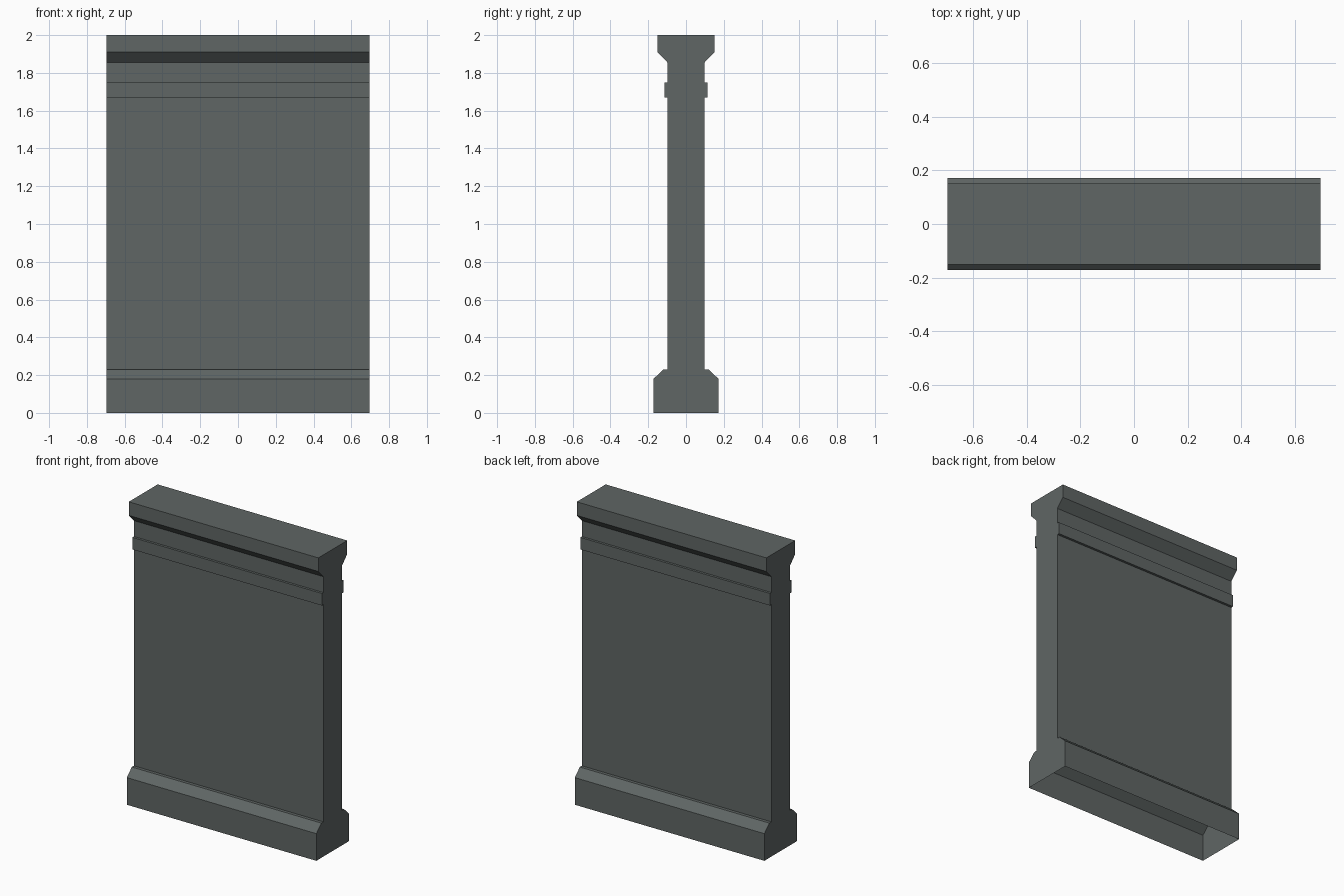
import bpy, bmesh

if "Cube" in bpy.data.objects:
    bpy.data.objects.remove(bpy.data.objects["Cube"])

HALF_LENGTH = 0.695

# Half cross-section (y, z) from the ground to the top: plinth, wall, band, coping
half = [(0.172, 0.0), (0.172, 0.18), (0.12, 0.23), (0.098, 0.23),
        (0.098, 1.67), (0.114, 1.67), (0.114, 1.75), (0.098, 1.75),
        (0.098, 1.855), (0.151, 1.91), (0.151, 2.0)]
profile = half + [(-y, z) for y, z in reversed(half)]

stone = bpy.data.materials.new("dark grey stone")
stone.diffuse_color = (0.115, 0.132, 0.129, 1.0)
stone.use_nodes = True
stone.node_tree.nodes["Principled BSDF"].inputs["Base Color"].default_value = stone.diffuse_color

# Wall section: mirrored profile swept along x, left open underneath
bm = bmesh.new()
left = [bm.verts.new((-HALF_LENGTH, y, z)) for y, z in profile]
right = [bm.verts.new((HALF_LENGTH, y, z)) for y, z in profile]
for i in range(len(profile) - 1):
    bm.faces.new((left[i], left[i + 1], right[i + 1], right[i]))

# End caps
bm.faces.new(list(reversed(left)))
bm.faces.new(right)
bmesh.ops.recalc_face_normals(bm, faces=bm.faces)

# Make sure the open shell faces outward
bm.normal_update()
top = max(bm.faces, key=lambda f: f.calc_center_median().z)
if top.normal.z < 0:
    bmesh.ops.reverse_faces(bm, faces=bm.faces)

mesh = bpy.data.meshes.new("wall_section")
bm.to_mesh(mesh)
bm.free()
mesh.materials.append(stone)
wall = bpy.data.objects.new("wall_section", mesh)
bpy.context.collection.objects.link(wall)
